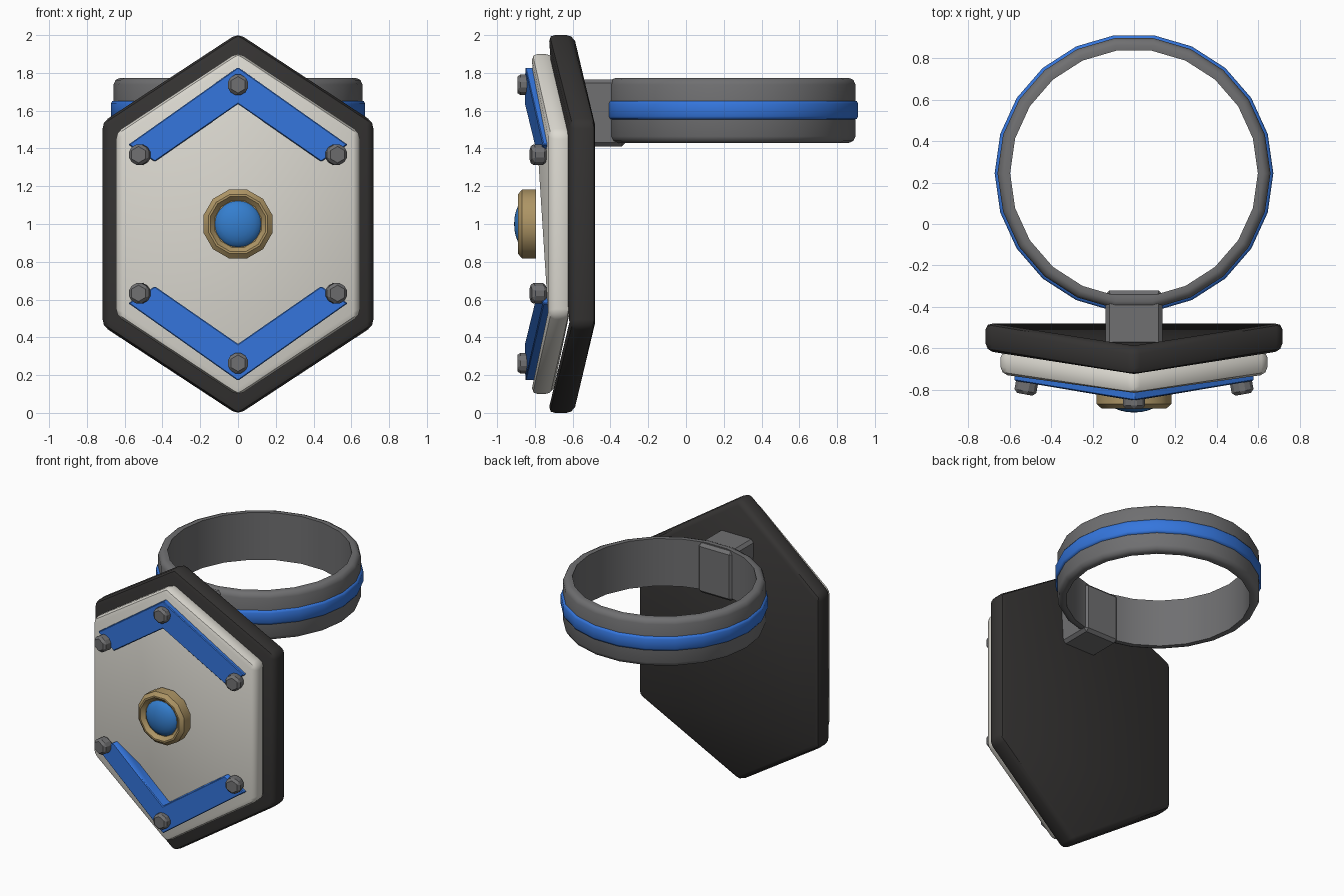
import bpy, bmesh, math
from mathutils import Matrix

if "Cube" in bpy.data.objects:
    bpy.data.objects.remove(bpy.data.objects["Cube"])


def colour(name, rgb):
    m = bpy.data.materials.new(name)
    m.diffuse_color = (*rgb, 1)
    m.use_nodes = True
    m.node_tree.nodes["Principled BSDF"].inputs["Base Color"].default_value = m.diffuse_color
    return m


BLACK = colour("black", (0.035, 0.033, 0.032))
WHITE = colour("off_white", (0.72, 0.70, 0.64))
BLUE = colour("blue", (0.035, 0.18, 0.72))
GLASS = colour("light_blue", (0.035, 0.21, 0.62))
GOLD = colour("gold", (0.42, 0.30, 0.13))
STEEL = colour("steel", (0.16, 0.16, 0.165))


def finish(name, bm, mat, bevel=0, segments=1, smooth=35):
    bmesh.ops.recalc_face_normals(bm, faces=bm.faces)
    me = bpy.data.meshes.new(name)
    bm.to_mesh(me)
    bm.free()
    ob = bpy.data.objects.new(name, me)
    bpy.context.collection.objects.link(ob)
    me.materials.append(mat)
    bpy.ops.object.select_all(action='DESELECT')
    ob.select_set(True)
    bpy.context.view_layer.objects.active = ob
    if bevel:
        mod = ob.modifiers.new("bevel", 'BEVEL')
        mod.width, mod.segments = bevel, segments
        mod.limit_method, mod.angle_limit = 'ANGLE', math.radians(35)
        bpy.ops.object.modifier_apply(modifier="bevel")
    if smooth:
        bpy.ops.object.shade_smooth_by_angle(angle=math.radians(smooth))
    return ob


def prism(bm, outline, front, back, slope):
    """Extrude an x/z outline along y, swept back by slope * |x|."""
    f = [bm.verts.new((x, front + slope * abs(x), z)) for x, z in outline]
    b = [bm.verts.new((x, back + slope * abs(x), z)) for x, z in outline]
    bm.faces.new(f)
    r = b[::-1]
    bm.faces.new(r[3:] + r[:3])   # start corner sets how the bent back face folds
    for i in range(len(f)):
        j = (i + 1) % len(f)
        bm.faces.new((f[i], b[i], b[j], f[j]))


def lathe(bm, profile, n, matrix, phase=0, closed=True):
    """Ring of (radius, height) profile around z, then placed by matrix."""
    rings = []
    for i in range(n):
        a = 2 * math.pi * i / n + phase
        rings.append([bm.verts.new((matrix @ Matrix.Rotation(a, 4, 'Z')
                                    @ Matrix.Translation((r, 0, h))).translation)
                      for r, h in profile])
    for i in range(n):
        p, q = rings[i], rings[(i + 1) % n]
        for k in range(len(p) if closed else len(p) - 1):
            m = (k + 1) % len(p)
            bm.faces.new((p[k], q[k], q[m], p[m]))
    if not closed:
        bm.faces.new([r[0] for r in rings])
        bm.faces.new([r[-1] for r in rings])


def hexagon(w, corner, tip):
    return [(0, 1 - tip), (w, 1 - corner), (w, 1 + corner),
            (0, 1 + tip), (-w, 1 + corner), (-w, 1 - corner)]


# Shield plates
for name, shape, front, back, slope, mat in (
        ("shield_back_plate", hexagon(0.717, 0.54, 1.01), -0.735, -0.598, 0.172, BLACK),
        ("shield_face_plate", hexagon(0.645, 0.485, 0.91), -0.825, -0.71, 0.155, WHITE)):
    bm = bmesh.new()
    prism(bm, shape, front, back, slope)
    finish(name, bm, mat, 0.035, 2)

# Blue chevron bars
for part, sz in (("upper", 1), ("lower", -1)):
    bm = bmesh.new()
    half = [(0.58, 0.42), (0.44, 0.33)]
    bar = [(0, 0.83)] + half + [(0, 0.635)] + [(-x, z) for x, z in half[::-1]]
    prism(bm, [(x, 1 + sz * z) for x, z in bar], -0.852, -0.77, 0.165)
    finish(f"{part}_chevron_bar", bm, BLUE, 0.005)

# Hexagonal bolts, the side ones leaning with the plate
for sz in (1, -1):
    for x, z, y in ((0, 0.737, -0.853), (-0.52, 0.367, -0.783), (0.52, 0.367, -0.783)):
        bm = bmesh.new()
        bmesh.ops.create_cone(
            bm, cap_ends=True, segments=6, radius1=0.062, radius2=0.062, depth=0.08,
            matrix=Matrix.Translation((x, y, 1 + sz * z))
            @ Matrix.Rotation(math.radians(20) * x, 4, 'Z')
            @ Matrix.Rotation(math.pi / 2, 4, 'X'))
        finish("bolt", bm, STEEL, 0.016, 1, 0)

# Central boss: gold bezel with a solid back, and domed lens
face = Matrix.Translation((0, -0.795, 1)) @ Matrix.Rotation(math.pi / 2, 4, 'X')
bm = bmesh.new()
lathe(bm, [(0.188, 0), (0.188, 0.073), (0.163, 0.095), (0.152, 0.095), (0.128, 0.07)],
      12, face, math.pi / 12, False)
finish("boss_bezel", bm, GOLD)
bm = bmesh.new()
bmesh.ops.create_uvsphere(bm, u_segments=20, v_segments=12, radius=0.13,
                          matrix=Matrix.Translation((0, -0.845, 1)) @ Matrix.Diagonal((1, 0.5, 1, 1))
                          @ Matrix.Rotation(math.pi / 2, 4, 'X'))
bmesh.ops.delete(bm, geom=[v for v in bm.verts if v.co.y > -0.844], context='VERTS')
finish("boss_lens", bm, GLASS)

# Arm band with blue stripe
centre = Matrix.Translation((0, 0.245, 0))
bm = bmesh.new()
lathe(bm, [(0.598, 1.432), (0.625, 1.43), (0.648, 1.44), (0.659, 1.464), (0.659, 1.738),
           (0.648, 1.763), (0.625, 1.773), (0.598, 1.771)], 22, centre)
finish("arm_band", bm, STEEL, 0, 1, 50)
bm = bmesh.new()
lathe(bm, [(0.64, 1.553), (0.665, 1.555), (0.673, 1.57), (0.673, 1.637), (0.665, 1.652), (0.64, 1.654)],
      22, centre)
finish("arm_band_stripe", bm, BLUE, 0, 1, 65)

# Mounting block between shield and band
bm = bmesh.new()
bmesh.ops.create_cube(bm, size=1, matrix=Matrix.Translation((0, -0.455, 1.588))
                      @ Matrix.Diagonal((0.275, 0.27, 0.355, 1)))
finish("mounting_block", bm, STEEL, 0.02, 1)
